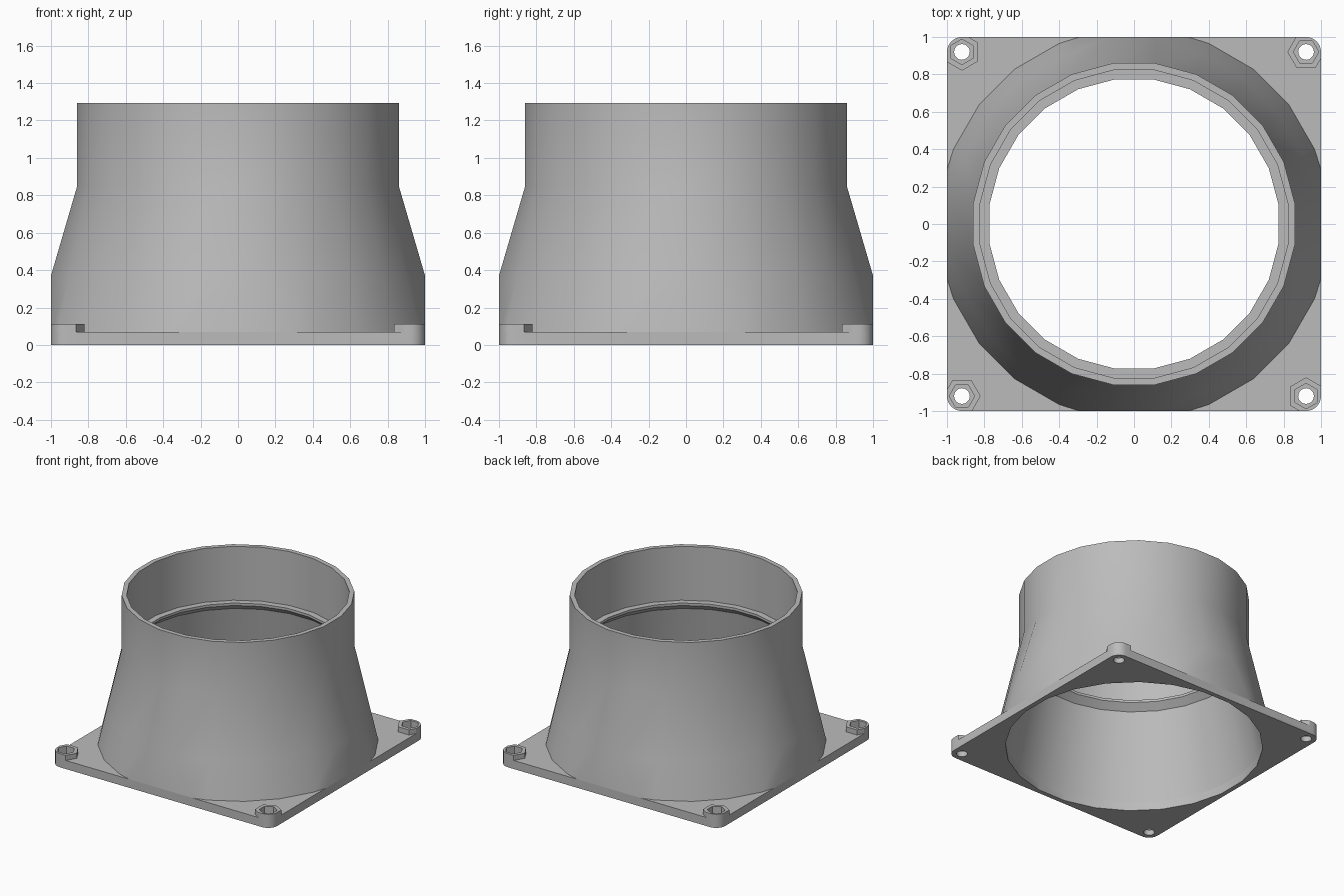
import bpy, bmesh
from math import sin, cos, pi, radians

cube = bpy.data.objects.get("Cube")
if cube:
    bpy.data.objects.remove(cube, do_unlink=True)

SIDES = 24
PLATE_TOP, BOSS_TOP, HEIGHT = 0.07, 0.112, 1.293
SCREW = 0.92

grey = bpy.data.materials.new("plain grey")
grey.use_nodes = True
colour = (0.5, 0.5, 0.5, 1)
grey.diffuse_color = colour
grey.node_tree.nodes["Principled BSDF"].inputs["Base Color"].default_value = colour


def make_object(name, bm):
    bmesh.ops.recalc_face_normals(bm, faces=bm.faces)
    mesh = bpy.data.meshes.new(name)
    bm.to_mesh(mesh)
    bm.free()
    mesh.materials.append(grey)
    obj = bpy.data.objects.new(name, mesh)
    bpy.context.collection.objects.link(obj)
    return obj


def polygon(sides, radius, centre=(0, 0), turn=0.0):
    return [(centre[0] + radius * cos(turn + 2 * pi * i / sides),
             centre[1] + radius * sin(turn + 2 * pi * i / sides)) for i in range(sides)]


def prism(name, outline, z0, z1):
    bm = bmesh.new()
    low = [bm.verts.new((x, y, z0)) for x, y in outline]
    high = [bm.verts.new((x, y, z1)) for x, y in outline]
    bm.faces.new(low)
    bm.faces.new(high)
    n = len(outline)
    for i in range(n):
        j = (i + 1) % n
        bm.faces.new((low[i], low[j], high[j], high[i]))
    return make_object(name, bm)


def boolean(target, tool, operation):
    tool.hide_render = True
    mod = target.modifiers.new(operation, "BOOLEAN")
    mod.operation, mod.solver, mod.object = operation, "EXACT", tool
    bpy.context.view_layer.objects.active = target
    bpy.ops.object.modifier_apply(modifier=mod.name)
    bpy.data.objects.remove(tool, do_unlink=True)


def smooth(obj, angle):
    bpy.ops.object.select_all(action="DESELECT")
    obj.select_set(True)
    bpy.context.view_layer.objects.active = obj
    bpy.ops.object.shade_smooth_by_angle(angle=radians(angle))


# Rounded square outline shared by the plate and its bosses
rounded = []
for k in range(4):
    cx = SCREW * (1 if k in (0, 3) else -1)
    cy = SCREW * (1 if k < 2 else -1)
    for s in range(7):
        a = k * pi / 2 + s * pi / 12
        rounded.append((cx + 0.08 * cos(a), cy + 0.08 * sin(a)))

# Mounting plate with nut bosses, hex pockets and screw holes
plate = prism("mounting_plate", rounded, 0, PLATE_TOP)
corners = [(x, y) for x in (-SCREW, SCREW) for y in (-SCREW, SCREW)]
for x, y in corners:
    turn = 0 if x * y > 0 else pi / 2
    boss = prism("boss", polygon(6, 0.1, (x, y), turn), 0.02, BOSS_TOP)
    boolean(boss, prism("trim", rounded, -0.1, 0.3), "INTERSECT")
    boolean(plate, boss, "UNION")
for x, y in corners:
    turn = 0 if x * y > 0 else pi / 2
    boolean(plate, prism("pocket", polygon(6, 0.068, (x, y), turn), 0.045, 0.3), "DIFFERENCE")
    boolean(plate, prism("hole", polygon(20, 0.042, (x, y)), -0.1, 0.3), "DIFFERENCE")
opening = polygon(SIDES, 0.97, turn=pi / SIDES)
boolean(plate, prism("opening", opening, -0.1, 0.3), "DIFFERENCE")
smooth(plate, 25)


# Duct: a tapered skirt flattened where it meets the plate edges, with a socket above
def duct_ring(radius, z, flat=None):
    points = []
    for i, (x, y) in enumerate(polygon(SIDES, radius, turn=pi / SIDES)):
        if flat and i % 6 in (0, 5):
            # the two corners beside each axis lie on the plate edge
            if abs(x) > abs(y):
                x, y = (1 if x > 0 else -1), (flat if y > 0 else -flat)
            else:
                x, y = (flat if x > 0 else -flat), (1 if y > 0 else -1)
        points.append((x, y, z))
    return points


rings = [
    duct_ring(1.045, PLATE_TOP, 0.29),
    duct_ring(0.976, 0.37, 0.13),
    duct_ring(0.867, 0.85),
    duct_ring(0.867, HEIGHT),
    duct_ring(0.83, HEIGHT),
    duct_ring(0.83, 0.85),
    duct_ring(0.78, 0.85),
    duct_ring(0.78, 0.83),
    duct_ring(0.835, 0.78),
    duct_ring(0.97, PLATE_TOP),
]
bm = bmesh.new()
loops = [[bm.verts.new(p) for p in ring] for ring in rings]
for a, b in zip(loops, loops[1:] + loops[:1]):
    for i in range(SIDES):
        j = (i + 1) % SIDES
        bm.faces.new((a[i], a[j], b[j], b[i]))
duct = make_object("duct", bm)
smooth(duct, 30)
